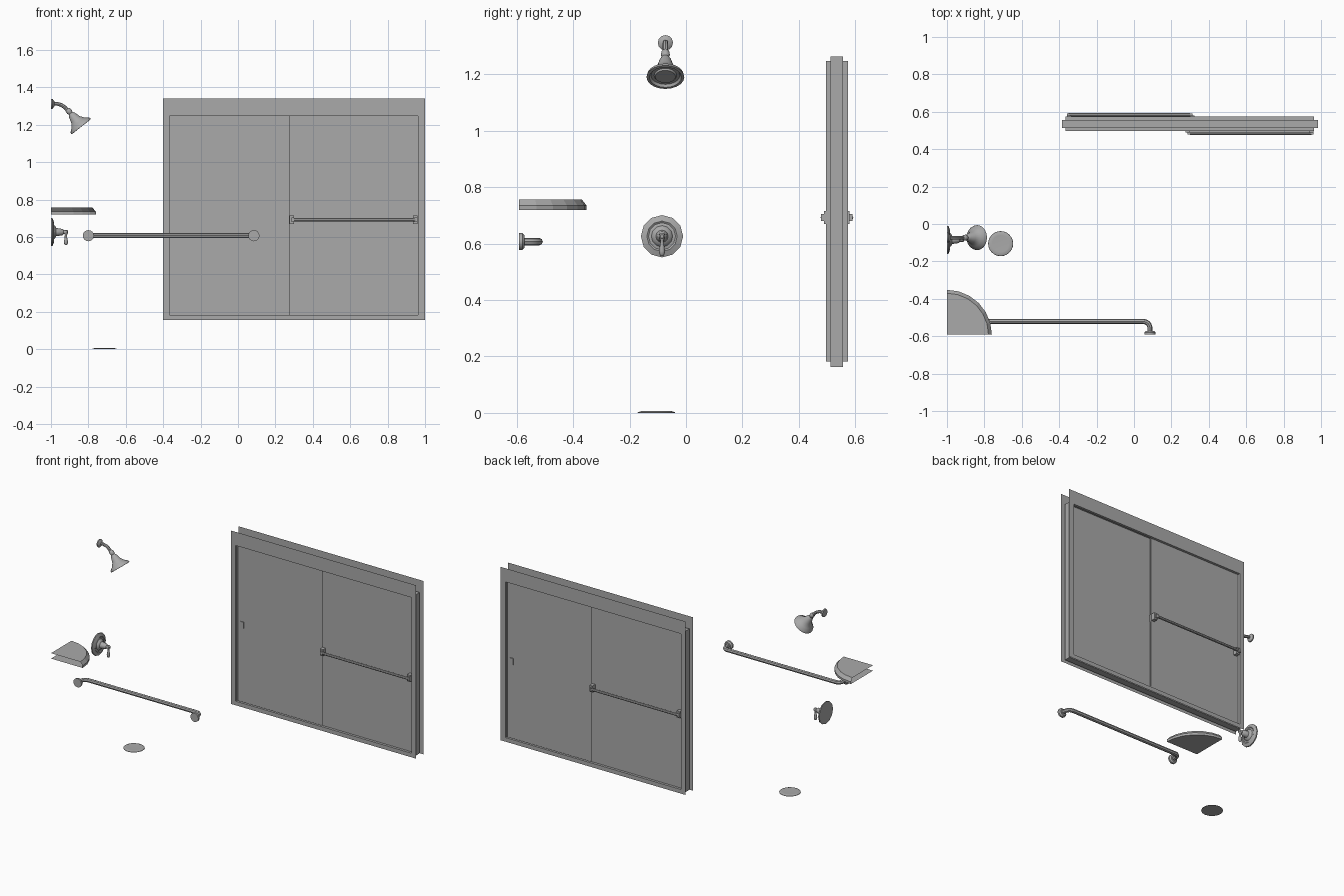
import bpy, bmesh, math
from mathutils import Vector

if "Cube" in bpy.data.objects:
    bpy.data.objects.remove(bpy.data.objects["Cube"])

GREY = (0.4, 0.4, 0.4, 1)
grey = bpy.data.materials.new("plain_grey")
grey.use_nodes = True
grey.diffuse_color = GREY
grey.node_tree.nodes["Principled BSDF"].inputs["Base Color"].default_value = GREY


def finish(name, bm, smooth=False):
    mesh = bpy.data.meshes.new(name)
    bm.to_mesh(mesh)
    bm.free()
    obj = bpy.data.objects.new(name, mesh)
    bpy.context.collection.objects.link(obj)
    mesh.materials.append(grey)
    if smooth:
        smooth_object(obj)
    return obj


def smooth_object(obj):
    bpy.ops.object.select_all(action='DESELECT')
    obj.select_set(True)
    bpy.context.view_layer.objects.active = obj
    bpy.ops.object.shade_smooth_by_angle(angle=math.radians(40))


def add_box(bm, lo, hi):
    verts = bmesh.ops.create_cube(bm, size=1)["verts"]
    for v in verts:
        v.co = [(a + b) / 2 + c * (b - a) for a, b, c in zip(lo, hi, v.co)]


def box(name, lo, hi):
    bm = bmesh.new()
    add_box(bm, lo, hi)
    return finish(name, bm)


def loft(bm, loops, closed=True):
    """Skin a list of point loops with quads."""
    rings = [[bm.verts.new(p) for p in loop] for loop in loops]
    n = len(rings[0])
    for a, b in zip(rings, rings[1:]):
        for i in range(n if closed else n - 1):
            j = (i + 1) % n
            bm.faces.new((a[i], a[j], b[j], b[i]))
    return rings


def lathe(name, profile, origin, axis, sides=16):
    """Turn (distance, radius) pairs about an axis and cap both ends."""
    quat = Vector(axis).to_track_quat('Z', 'Y')
    bm = bmesh.new()
    loops = []
    for t, r in profile:
        angles = [2 * math.pi * i / sides for i in range(sides)]
        loops.append([Vector(origin) + quat @ Vector((r * math.cos(a), r * math.sin(a), t))
                      for a in angles])
    rings = loft(bm, loops)
    bm.faces.new(rings[0][::-1])
    bm.faces.new(rings[-1])
    return finish(name, bm, True)


def tube(name, points, radius):
    curve = bpy.data.curves.new(name, 'CURVE')
    curve.dimensions = '3D'
    curve.bevel_depth = radius
    curve.bevel_resolution = 2
    curve.use_fill_caps = True
    spline = curve.splines.new('POLY')
    spline.points.add(len(points) - 1)
    for p, co in zip(spline.points, points):
        p.co = (*co, 1)
    obj = bpy.data.objects.new(name, curve)
    bpy.context.collection.objects.link(obj)
    curve.materials.append(grey)
    bpy.ops.object.select_all(action='DESELECT')
    obj.select_set(True)
    bpy.context.view_layer.objects.active = obj
    bpy.ops.object.convert(target='MESH')
    smooth_object(bpy.context.object)


# Door frame: flange, opening lip and deeper channel, front to back
MID = 0.535


def rect(kind, y):
    x0, x1, z0, z1 = kind
    return [(x0, y, z0), (x1, y, z0), (x1, y, z1), (x0, y, z1)]


flange = (-0.4, 1.0, 0.155, 1.34)
opening = (-0.365, 0.963, 0.183, 1.247)
channel = (-0.385, 0.983, 0.163, 1.264)
half = [(flange, 0.039), (opening, 0.039), (opening, 0.022), (channel, 0.022)]
section = [(k, MID - d) for k, d in half] + [(k, MID + d) for k, d in reversed(half)]
bm = bmesh.new()
loft(bm, [rect(k, y) for k, y in section])
finish("door_frame", bm)

# Sliding panels with towel bars; the rear set is the front one turned round
CX = 0.3


def door_box(name, turn, lo, hi):
    """Place a box given relative to the door centre, optionally turned half round."""
    a = (CX + turn * lo[0], MID + turn * lo[1], lo[2])
    b = (CX + turn * hi[0], MID + turn * hi[1], hi[2])
    box(name, [min(p) for p in zip(a, b)], [max(p) for p in zip(a, b)])


for side, turn in (("front", 1), ("rear", -1)):
    door_box(side + "_panel", turn, (-0.027, -0.016, 0.165), (0.68, -0.006, 1.262))
    for end, x0 in (("inner", -0.024), ("outer", 0.635)):
        door_box(f"{side}_{end}_bracket", turn, (x0, -0.045, 0.67), (x0 + 0.024, -0.001, 0.715))
        door_box(f"{side}_{end}_arm", turn, (x0 + 0.01, -0.056, 0.68), (x0 + 0.024, -0.04, 0.705))
    tube(side + "_towel_bar", [(CX + turn * x, MID - turn * 0.049, 0.692) for x in (0, 0.65)], 0.009)

# Grab bar with rounded bends and wall flanges
Z, WALL, OUT, BEND = 0.607, -0.592, -0.521, 0.035
x_left, x_right = -0.8, 0.085
arc = [i * math.pi / 12 for i in range(7)]
path = [(x_left, WALL, Z)]
path += [(x_left + BEND * (1 - math.cos(a)), OUT - BEND * (1 - math.sin(a)), Z) for a in arc]
path += [(x_right - BEND * (1 - math.cos(a)), OUT - BEND * (1 - math.sin(a)), Z) for a in reversed(arc)]
path.append((x_right, WALL, Z))
tube("grab_bar", path, 0.0135)
for name, x in (("left", x_right), ("right", x_left)):
    lathe(f"grab_bar_{name}_flange", [(0, 0.03), (0.012, 0.03), (0.02, 0.022)],
          (x, WALL, Z), (0, 1, 0))

# Corner shelf: open on the two wall sides, chamfered round edge
corner = (-1.0, -0.592)


def shelf_arc(r, z):
    return [(corner[0] + r * math.cos(a), corner[1] + r * math.sin(a), z) for a in arc]


bm = bmesh.new()
rings = loft(bm, [shelf_arc(0.24, 0.72), shelf_arc(0.24, 0.735), shelf_arc(0.222, 0.757)], False)
for ring, z in ((rings[0], 0.72), (rings[-1], 0.757)):
    bm.faces.new(ring + [bm.verts.new((*corner, z))])
bmesh.ops.recalc_face_normals(bm, faces=bm.faces)
finish("corner_shelf", bm)

# Shower head, arm and wall flange
HY = -0.073
lathe("shower_flange", [(0, 0.027), (0.008, 0.027), (0.018, 0.014)], (-1, HY, 1.312), (1, 0, 0), 12)
tube("shower_arm", [(-1, HY, 1.312), (-0.965, HY, 1.312), (-0.945, HY, 1.306),
                    (-0.925, HY, 1.293), (-0.908, HY, 1.272)], 0.01)
lathe("shower_head", [(-0.006, 0.008), (0, 0.014), (0.014, 0.016), (0.024, 0.012), (0.036, 0.02),
                      (0.066, 0.029), (0.09, 0.046), (0.104, 0.064), (0.115, 0.067), (0.116, 0.057),
                      (0.107, 0.051), (0.107, 0.04), (0.113, 0.036)],
      (-0.91, HY, 1.28), (0.62, 0, -0.78), 20)

# Mixer valve: wall plate, hub and hanging lever
VY, VZ = -0.085, 0.626
lathe("valve_plate", [(0, 0.075), (0.008, 0.075), (0.016, 0.054), (0.012, 0.048), (0.014, 0.038),
                      (0.022, 0.034), (0.028, 0.022), (0.062, 0.017), (0.068, 0.011)],
      (-1, VY, VZ), (1, 0, 0), 12)
lathe("valve_spindle", [(0, 0.011), (0.022, 0.011), (0.027, 0.006)], (-0.935, VY, VZ), (1, 0, 0), 12)
lathe("valve_lever", [(-0.012, 0.006), (-0.008, 0.01), (0.006, 0.01), (0.014, 0.006), (0.03, 0.007),
                      (0.052, 0.011), (0.064, 0.009), (0.07, 0.004)],
      (-0.92, VY, VZ), (0, 0, -1), 12)

# Floor drain
lathe("floor_drain", [(0, 0.067), (0.002, 0.066), (0.006, 0.054), (0.0055, 0.045)],
      (-0.713, -0.105, 0), (0, 0, 1), 24)
